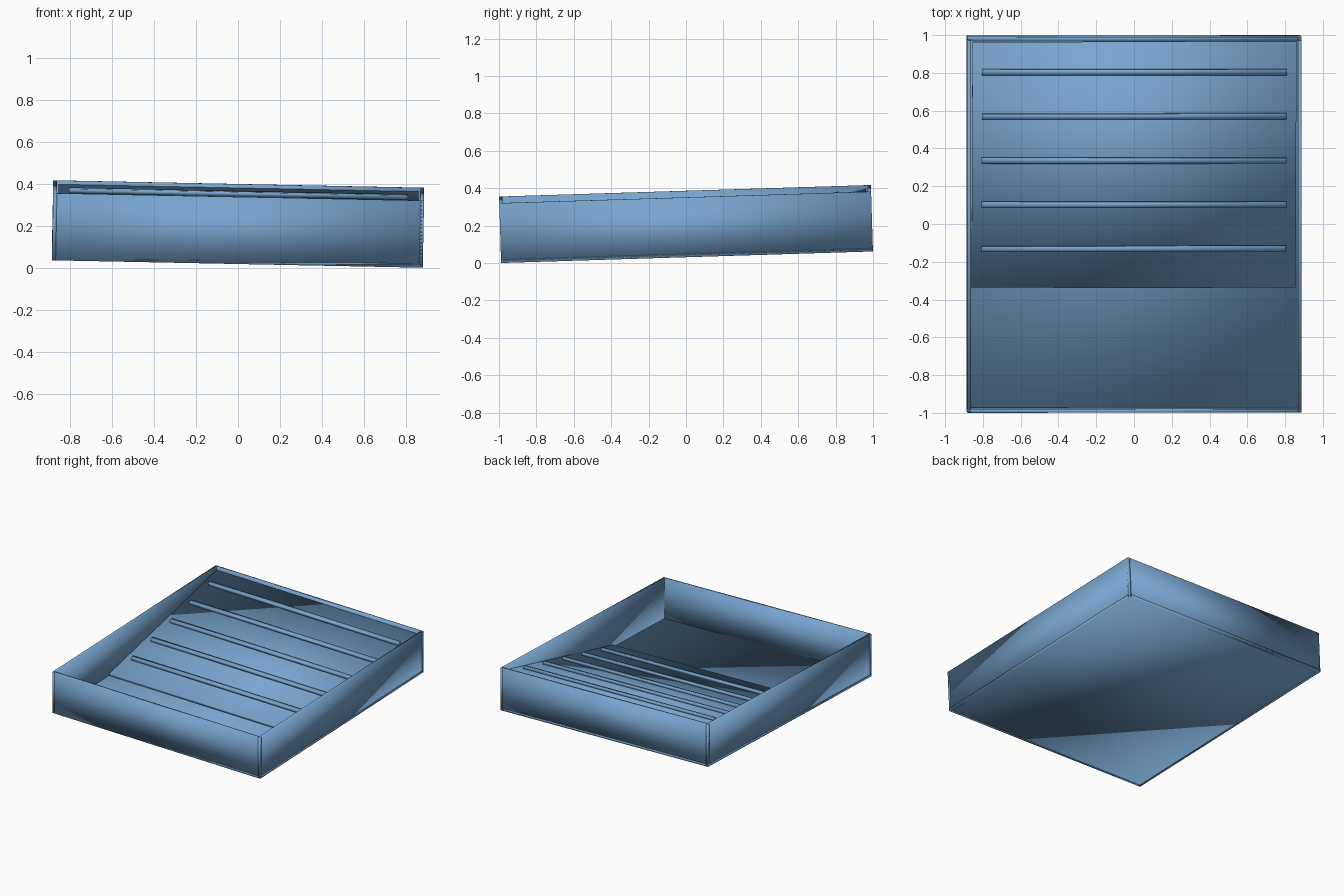
import bpy
import math
from mathutils import Matrix, Vector

default = bpy.data.objects.get("Cube")
if default:
    bpy.data.objects.remove(default, do_unlink=True)

# Tray dimensions
W, D, H, T = 1.768, 1.989, 0.32, 0.018

blue = bpy.data.materials.new("soft_blue")
blue.use_nodes = True
colour = (0.19, 0.38, 0.63, 1)
blue.diffuse_color = colour
blue.node_tree.nodes["Principled BSDF"].inputs["Base Color"].default_value = colour

# The whole tray rests on one corner, tilted slightly about both axes
tilt = (Matrix.Translation((0, 0, 0.209))
        @ Matrix.Rotation(0.031, 4, 'X') @ Matrix.Rotation(0.02, 4, 'Y')
        @ Matrix.Translation((0, 0, -H / 2)))


def box(name, size, centre, frame=Matrix.Identity(4)):
    bpy.ops.mesh.primitive_cube_add(size=1)
    ob = bpy.context.object
    ob.name = name
    ob.data.transform(Matrix.Diagonal((*size, 1)))
    ob.matrix_world = tilt @ frame @ Matrix.Translation(centre)
    ob.data.materials.append(blue)
    bpy.ops.object.shade_smooth()
    return ob


# Floor and four walls
box("floor", (W, D, T), (0, 0, T / 2))
for side, s in (("left", 1), ("right", -1)):
    box(side + "_wall", (T, D, H), (s * (W - T) / 2, 0, H / 2))
for side, s in (("back", 1), ("front", -1)):
    box(side + "_wall", (W, T, H), (0, s * (D - T) / 2, H / 2))

# Sloping ramp: its frame starts at the front top edge and runs up to the back
foot, head = Vector((0, -0.34, 0.04)), Vector((0, 0.968, 0.302))
run = head - foot
ramp = Matrix.Translation(foot) @ Matrix.Rotation(math.atan2(run.z, run.y), 4, 'X')
box("ramp", (1.716, run.length, 0.02), (0, run.length / 2, -0.01), ramp)

# Evenly spaced grip bars across the ramp
for i in range(5):
    box(f"grip_bar_{i + 1}", (1.614, 0.03, 0.02), (0, 0.212 + 0.24 * i, 0.01), ramp)
